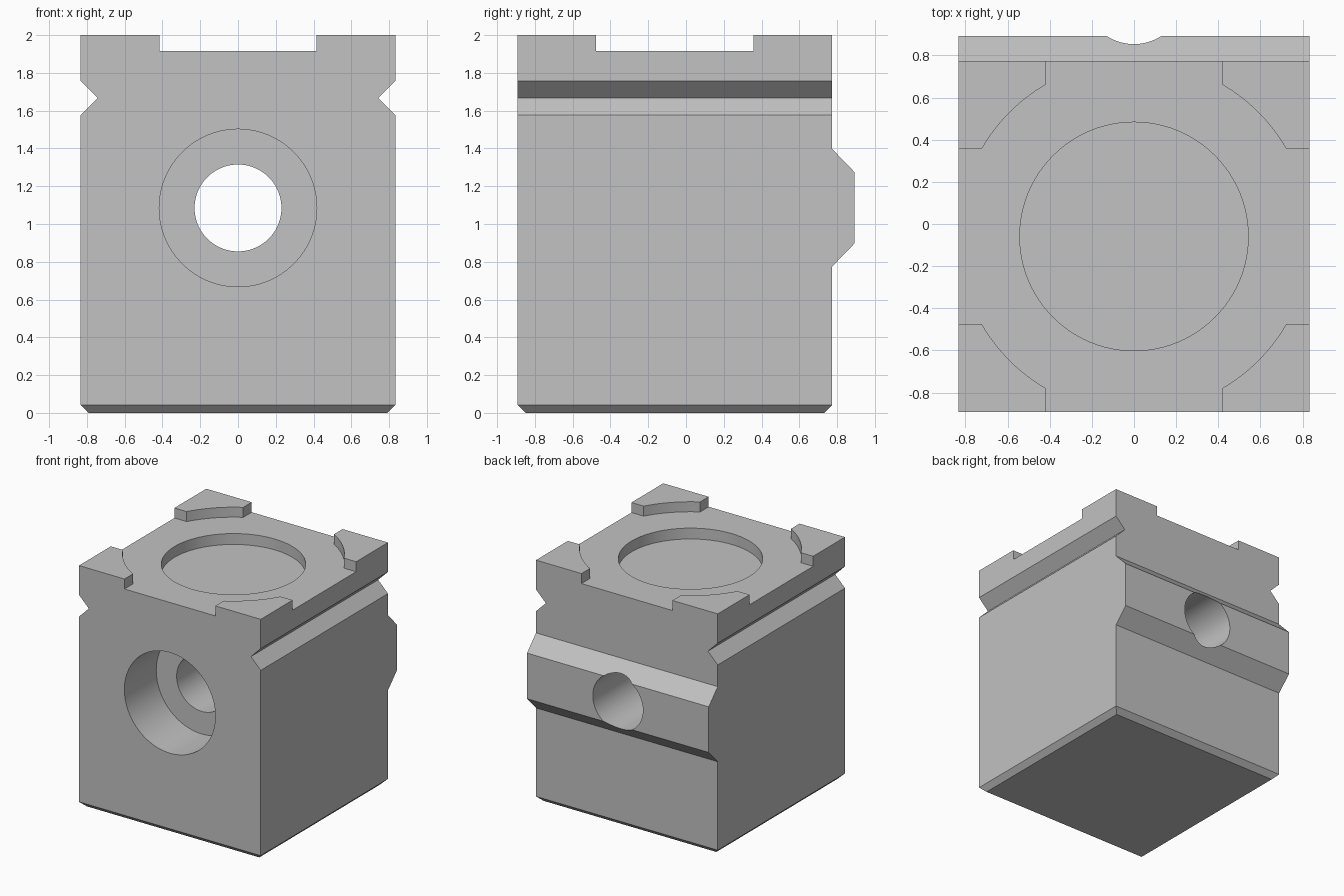
import bpy
import bmesh
from math import sin, cos, radians, tau

if "Cube" in bpy.data.objects:
    bpy.data.objects.remove(bpy.data.objects["Cube"], do_unlink=True)

HALF = 0.833                 # half width of the block
FRONT, BACK, RIDGE = -0.892, 0.774, 0.892
MID_Y = (FRONT + BACK) / 2
DECK, TOP = 1.917, 2.0       # deck level and top of the corner pads
BORE_Z = 1.085

grey = bpy.data.materials.new("plain grey")
grey.use_nodes = True
colour = (0.54, 0.54, 0.54, 1)
grey.diffuse_color = colour
grey.node_tree.nodes["Principled BSDF"].inputs["Base Color"].default_value = colour


def prism(name, outline, axis, lo, hi, chamfer=0):
    """Extrude a closed outline along an axis; optionally chamfer its base."""
    place = {"x": lambda u, v, t: (t, u, v),
             "y": lambda u, v, t: (u, t, v),
             "z": lambda u, v, t: (u, v, t)}[axis]
    bm = bmesh.new()
    a = [bm.verts.new(place(u, v, lo)) for u, v in outline]
    b = [bm.verts.new(place(u, v, hi)) for u, v in outline]
    bm.faces.new(a)
    bm.faces.new(b[::-1])
    for i in range(len(a)):
        j = (i + 1) % len(a)
        bm.faces.new((a[j], a[i], b[i], b[j]))
    bmesh.ops.recalc_face_normals(bm, faces=bm.faces[:])
    if chamfer:
        base = [e for e in bm.edges if all(v.co.z < 0.001 for v in e.verts)]
        bmesh.ops.bevel(bm, geom=base, offset=chamfer, offset_type="OFFSET",
                        segments=1, profile=0.5, affect="EDGES")
    mesh = bpy.data.meshes.new(name)
    bm.to_mesh(mesh)
    bm.free()
    mesh.materials.append(grey)
    obj = bpy.data.objects.new(name, mesh)
    bpy.context.collection.objects.link(obj)
    return obj


def circle(u, v, radius, sides=96):
    return [(u + radius * cos(tau * i / sides), v + radius * sin(tau * i / sides))
            for i in range(sides)]


# Block with the ridge across its back
block = prism("block", [(FRONT, 0), (BACK, 0), (BACK, 0.775), (RIDGE, 0.897),
                        (RIDGE, 1.275), (BACK, 1.397), (BACK, TOP), (FRONT, TOP)],
              "x", -HALF, HALF, chamfer=0.042)
cutters = []

# Cross-shaped clearance that leaves four corner pads
cross = []
for turn in range(4):
    arc = [(HALF * cos(radians(d)), HALF * sin(radians(d))) for d in range(30, 61, 2)]
    for x, y in [(1.1, HALF / 2)] + arc + [(HALF / 2, 1.1)]:
        for _ in range(turn):
            x, y = -y, x
        cross.append((x, y + MID_Y))
cutters.append(prism("pad_clearance", cross, "z", DECK, 2.2))

# Round recess in the deck
cutters.append(prism("deck_recess", circle(0, MID_Y, 0.542), "z", DECK - 0.09, 2.1))

# V grooves along both sides
for side, name in ((1, "left_groove"), (-1, "right_groove")):
    outline = [(side * 0.743, 1.667), (side * 0.943, 1.467), (side * 0.943, 1.867)]
    cutters.append(prism(name, outline, "y", -1.1, 1.1))

# Counterbore in the front and the through hole
cutters.append(prism("counterbore", circle(0, BORE_Z, 0.417), "y", -1.1, FRONT + 0.417))
cutters.append(prism("through_hole", circle(0, BORE_Z, 0.23), "y", -1.2, 1.1))

bpy.ops.object.select_all(action="DESELECT")
block.select_set(True)
bpy.context.view_layer.objects.active = block
for cutter in cutters:
    cutter.hide_render = True
    mod = block.modifiers.new(cutter.name, "BOOLEAN")
    mod.operation = "DIFFERENCE"
    mod.solver = "EXACT"
    mod.object = cutter
    bpy.ops.object.modifier_apply(modifier=mod.name)
    bpy.data.objects.remove(cutter, do_unlink=True)

bpy.ops.object.shade_smooth_by_angle(angle=radians(25))
